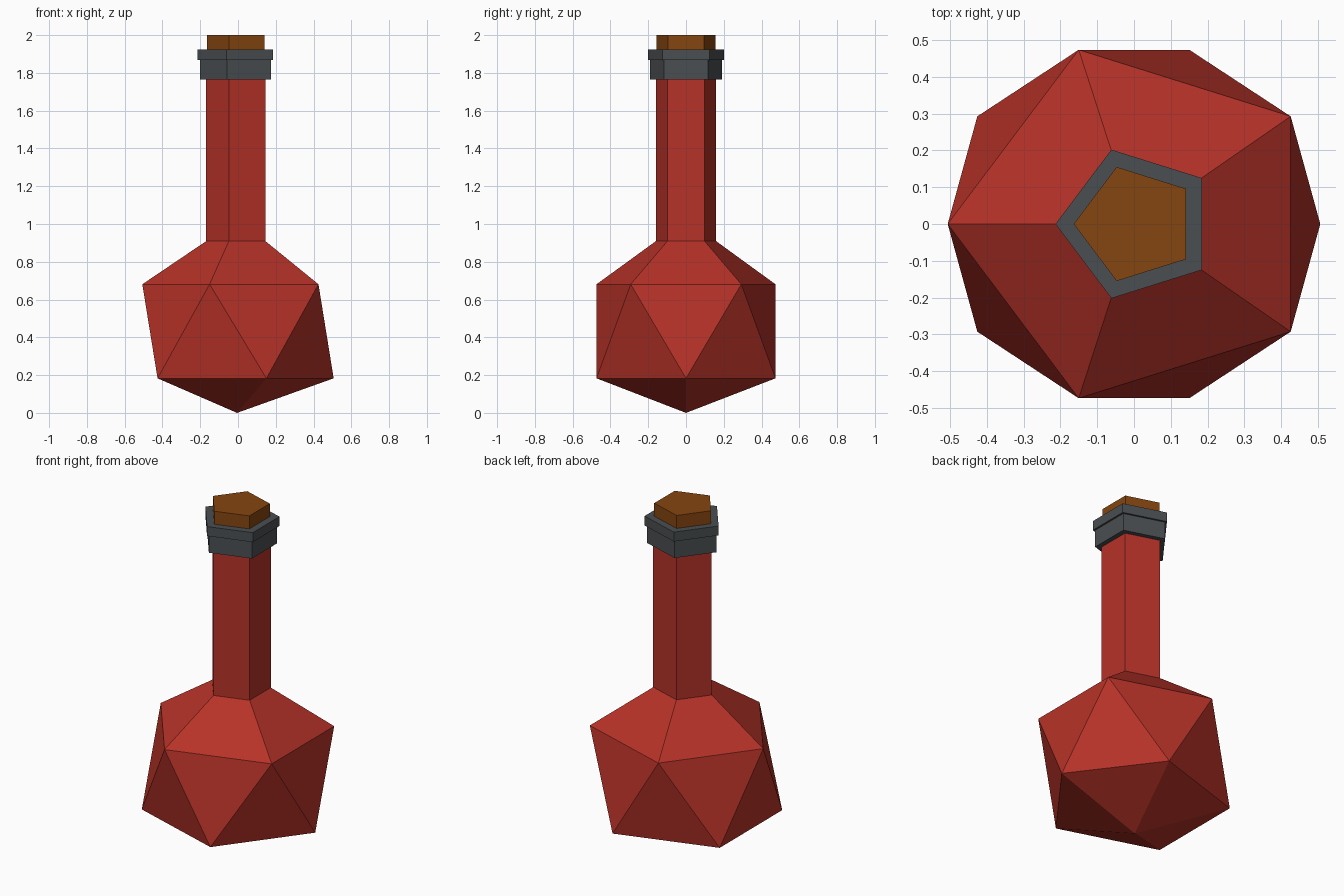
import bpy, math

if "Cube" in bpy.data.objects:
    bpy.data.objects.remove(bpy.data.objects["Cube"])


def material(name, rgb):
    m = bpy.data.materials.new(name)
    m.diffuse_color = (*rgb, 1)
    m.use_nodes = True
    m.node_tree.nodes["Principled BSDF"].inputs["Base Color"].default_value = m.diffuse_color
    return m


RED = material("red glass", (0.468, 0.032, 0.021))
GREY = material("dark metal", (0.068, 0.077, 0.083))
BROWN = material("brown cork", (0.235, 0.060, 0.005))


def pentagon(r, z, shift=0.03, flip=1):
    """Five-sided ring, pointing to -x (or +x when flip is -1)."""
    ring = []
    for k in range(5):
        a = math.radians(36 + 72 * k)
        ring.append((flip * r * (1.035 * math.cos(a) + shift), flip * r * math.sin(a), z))
    return ring


def build(name, verts, faces, mat):
    me = bpy.data.meshes.new(name)
    me.from_pydata(verts, [], faces)
    me.materials.append(mat)
    ob = bpy.data.objects.new(name, me)
    bpy.context.collection.objects.link(ob)
    return ob


def band(lo, hi):
    return [(lo + k, lo + (k + 1) % 5, hi + (k + 1) % 5, hi + k) for k in range(5)]


def prism(name, r, z0, z1, mat):
    build(name, pentagon(r, z0) + pentagon(r, z1),
          band(0, 5) + [(4, 3, 2, 1, 0), (5, 6, 7, 8, 9)], mat)


# Flask: pole, lower ring (1-5), upper ring (6-10), neck base (11-15), neck top (16-20)
verts = [(-0.005, 0, 0)]
verts += pentagon(0.498, 0.183, 0.018, -1)
verts += pentagon(0.498, 0.681, 0.018)
verts += pentagon(0.168, 0.909) + pentagon(0.168, 1.80)
faces = band(6, 11) + band(11, 16) + [(16, 17, 18, 19, 20)]
for k in range(5):
    n = (k + 1) % 5
    # lower vertex k sits at 216 + 72k degrees, between upper vertices k+2 and k+3
    u0, u1 = 6 + (k + 2) % 5, 6 + (k + 3) % 5
    faces += [(0, 1 + n, 1 + k), (1 + k, u1, u0), (1 + k, 1 + n, u1)]
build("flask", verts, faces, RED)

# Collar, its rim and the stopper
prism("collar", 0.200, 1.764, 1.867, GREY)
prism("collar_rim", 0.2125, 1.867, 1.923, GREY)
prism("stopper", 0.163, 1.90, 2.0, BROWN)
